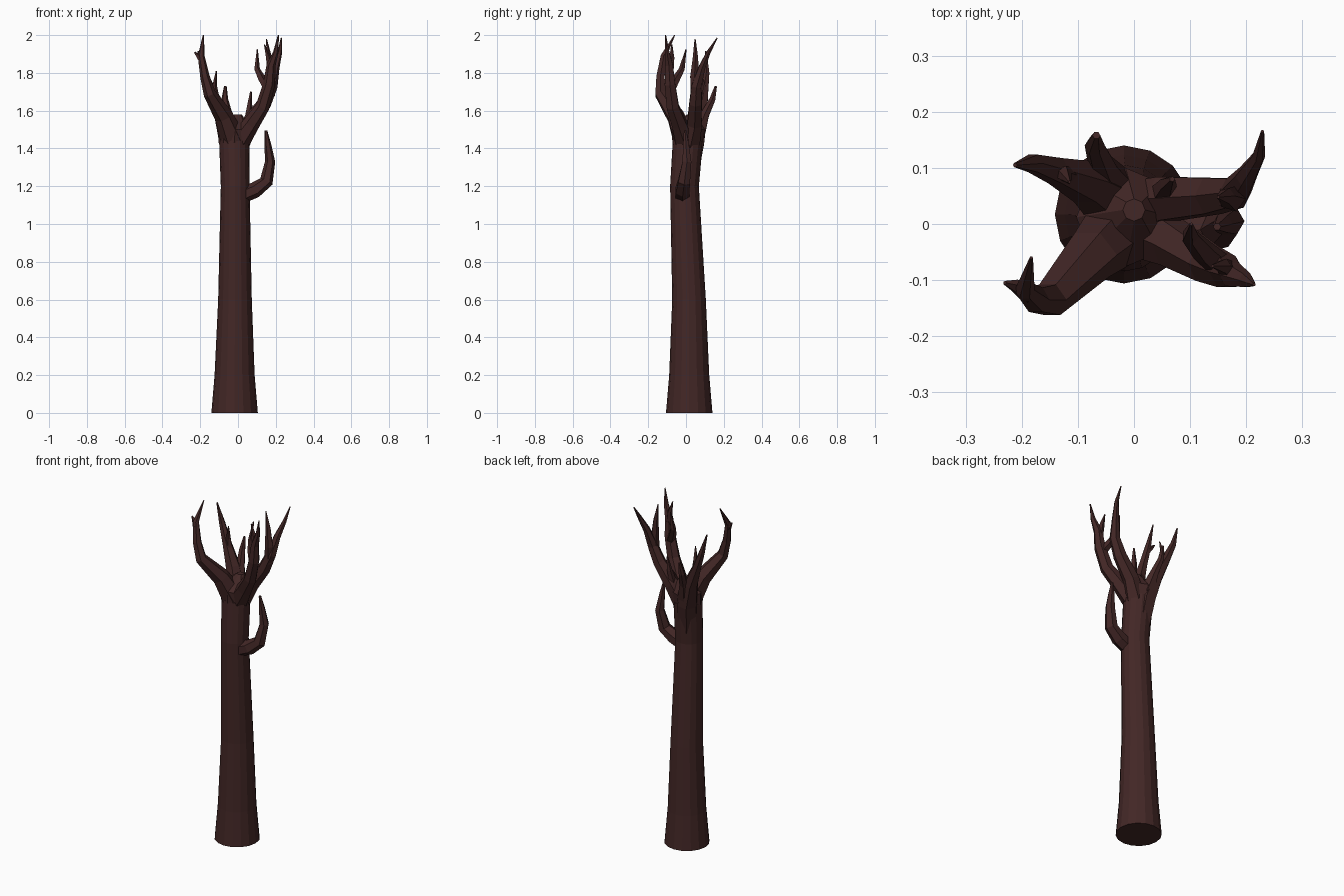
import bpy, bmesh, math
from mathutils import Vector

bark = bpy.data.materials.new("bark")
bark.diffuse_color = (0.055, 0.02, 0.019, 1)


def limb(name, path, sides=6, level=False):
    """Tapered low-poly tube through (x, y, z, radius) points."""
    bm = bmesh.new()
    pts = [Vector(p[:3]) for p in path]
    rings = []
    for i, p in enumerate(pts):
        t = (pts[min(i + 1, len(pts) - 1)] - pts[max(i - 1, 0)]).normalized()
        if level:
            t = Vector((0, 0, 1))
        u = Vector((0, 1, 0)).cross(t).normalized()
        v = t.cross(u)
        r = path[i][3]
        rings.append([bm.verts.new(p + r * (u * math.cos(a) + v * math.sin(a)))
                      for a in (2 * math.pi * k / sides for k in range(sides))])
    for a, b in zip(rings, rings[1:]):
        for k in range(sides):
            n = (k + 1) % sides
            bm.faces.new((a[k], a[n], b[n], b[k]))
    bm.faces.new(rings[0][::-1])
    bm.faces.new(rings[-1])
    bmesh.ops.recalc_face_normals(bm, faces=bm.faces)
    me = bpy.data.meshes.new(name)
    bm.to_mesh(me)
    bm.free()
    me.materials.append(bark)
    ob = bpy.data.objects.new(name, me)
    bpy.context.collection.objects.link(ob)
    return ob


# Trunk
limb("trunk", [(-.018, .017, 0, .123), (-.018, .017, .2, .106),
               (-.016, .016, .6, .089), (-.015, -.008, 1.2, .076),
               (-.02, .01, 1.44, .08)], 16, True)

# Crown where the limbs meet
limb("crown", [(-.02, .01, 1.43, .082), (-.015, .012, 1.5, .088),
               (0, .025, 1.58, .02)], 8, True)

# Front left limb with forked tip
limb("front_left_limb", [(-.02, 0, 1.43, .07), (-.075, -.055, 1.57, .05),
                         (-.15, -.135, 1.69, .033), (-.175, -.135, 1.78, .025),
                         (-.195, -.118, 1.89, .018), (-.183, -.06, 2.0, .003)])
limb("front_left_twig", [(-.19, -.125, 1.86, .017), (-.212, -.11, 1.89, .012),
                         (-.23, -.105, 1.91, .004)], 5)

# Back right limb
limb("back_right_limb", [(0, .02, 1.42, .06), (.06, .045, 1.53, .045),
                         (.14, .05, 1.64, .037), (.18, .055, 1.73, .03),
                         (.2, .085, 1.83, .02), (.222, .12, 1.91, .012),
                         (.229, .165, 1.985, .003)])
limb("back_right_twig", [(.17, .05, 1.68, .025), (.175, .045, 1.78, .024),
                         (.165, .05, 1.88, .015), (.15, .048, 1.98, .003)], 5)
limb("back_right_sprout", [(.05, .05, 1.53, .025), (.06, .07, 1.62, .016),
                           (.068, .08, 1.7, .005)], 5)

# Front right limb
limb("front_right_limb", [(0, 0, 1.43, .06), (.07, -.035, 1.53, .045),
                          (.13, -.07, 1.62, .037), (.165, -.085, 1.74, .032),
                          (.175, -.09, 1.84, .024), (.2, -.1, 1.91, .014),
                          (.214, -.108, 2.0, .003)])
limb("front_right_twig", [(.16, -.08, 1.71, .025), (.125, -.05, 1.77, .022),
                          (.1, -.022, 1.82, .016), (.102, 0, 1.925, .003)], 5)
limb("front_right_sprout", [(.17, -.085, 1.8, .02), (.16, -.075, 1.88, .014),
                            (.14, -.075, 1.95, .003)], 5)

# Back left limb, leaning away from the trunk
limb("back_left_limb", [(-.015, .005, 1.2, .055), (-.04, .045, 1.44, .06),
                        (-.085, .075, 1.58, .042), (-.14, .095, 1.7, .026),
                        (-.18, .108, 1.8, .018), (-.212, .105, 1.915, .004)])
limb("back_left_twig", [(-.115, .085, 1.65, .02), (-.125, .09, 1.73, .014),
                        (-.115, .075, 1.81, .003)], 5)
limb("back_stub", [(-.035, .06, 1.47, .045), (-.055, .1, 1.58, .026),
                   (-.07, .14, 1.66, .018), (-.067, .158, 1.73, .007)])

# Low hooked branch on the right
limb("hooked_branch", [(.02, -.02, 1.15, .042), (.09, -.018, 1.18, .042),
                       (.15, -.01, 1.225, .036), (.17, .005, 1.33, .027),
                       (.158, 0, 1.42, .018), (.148, -.005, 1.495, .007)])
